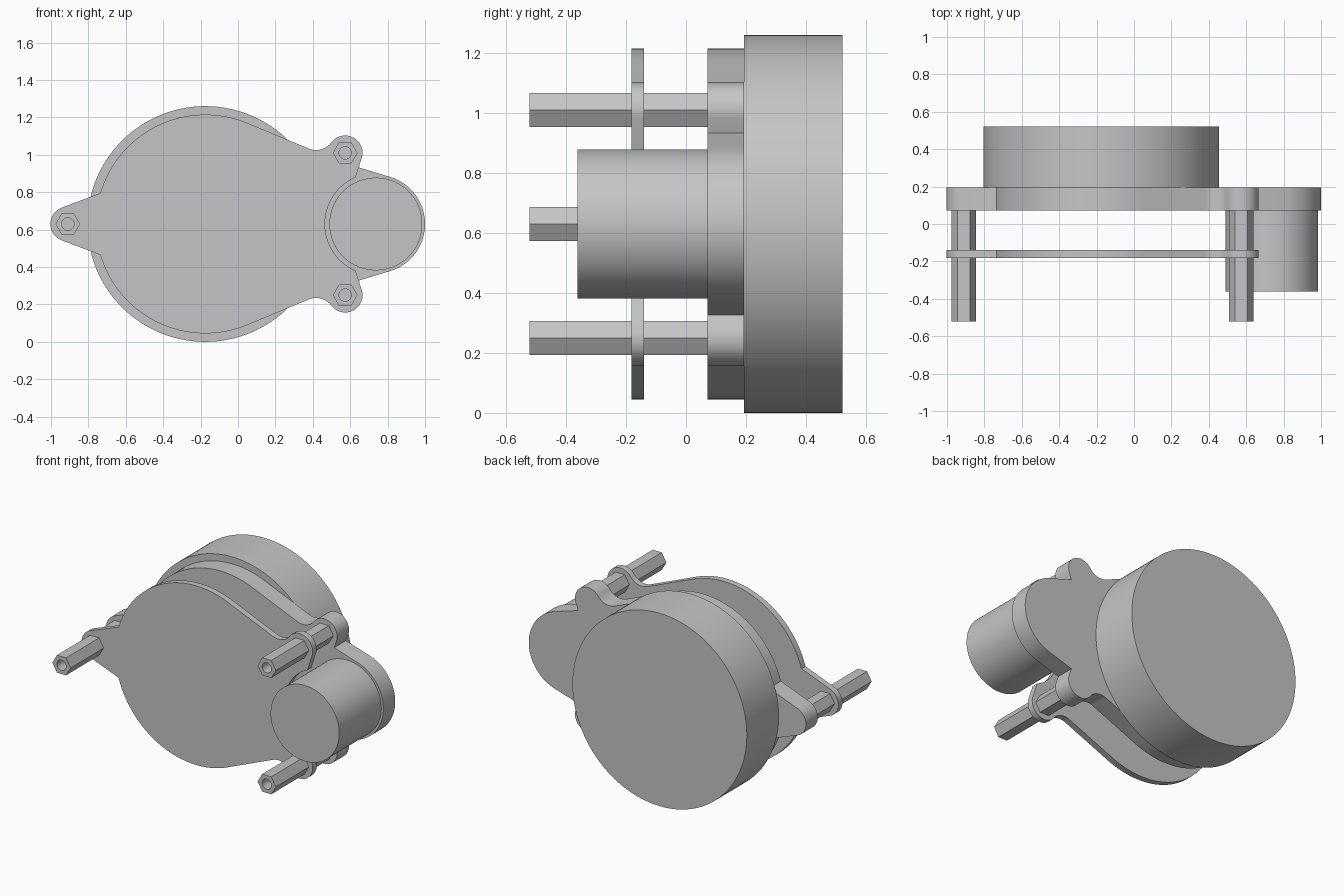
import bpy, bmesh, math

cube = bpy.data.objects.get("Cube")
if cube:
    bpy.data.objects.remove(cube, do_unlink=True)

# Single grey material
GREY = (0.56, 0.56, 0.56, 1.0)
grey = bpy.data.materials.new("plain grey")
grey.use_nodes = True
grey.diffuse_color = GREY
grey.node_tree.nodes["Principled BSDF"].inputs["Base Color"].default_value = GREY

ZC = 0.63                       # height of the horizontal symmetry plane
MAIN = (-0.175, 0.0)            # centres as (x, height above the plane)
MOTOR = (0.737, 0.0)
LEFT_BOSS = (-0.91, 0.0)
SIDE_BOSS = (0.573, 0.38)
BOSS_R = 0.093


def finish(name, bm):
    """Turn a bmesh into a smooth-shaded object with sharp edges kept."""
    bmesh.ops.recalc_face_normals(bm, faces=bm.faces[:])
    mesh = bpy.data.meshes.new(name)
    bm.to_mesh(mesh)
    bm.free()
    mesh.materials.append(grey)
    obj = bpy.data.objects.new(name, mesh)
    bpy.context.collection.objects.link(obj)
    bpy.ops.object.select_all(action='DESELECT')
    obj.select_set(True)
    bpy.context.view_layer.objects.active = obj
    bpy.ops.object.shade_smooth_by_angle(angle=math.radians(30))
    return obj


def arc(centre, radius, start, end, steps):
    """Points along an arc, angles in degrees."""
    pts = []
    for i in range(steps + 1):
        a = math.radians(start + (end - start) * i / steps)
        pts.append((centre[0] + radius * math.cos(a), centre[1] + radius * math.sin(a)))
    return pts


def extrude_outline(name, pts, y0, y1):
    """Solid with the given x/z outline between two depths."""
    bm = bmesh.new()
    face = bm.faces.new([bm.verts.new((x, y0, ZC + z)) for x, z in pts])
    new = bmesh.ops.extrude_face_region(bm, geom=[face])["geom"]
    verts = [v for v in new if isinstance(v, bmesh.types.BMVert)]
    bmesh.ops.translate(bm, verts=verts, vec=(0, y1 - y0, 0))
    return finish(name, bm)


def disc(name, centre, radius, y0, y1, sides=96):
    return extrude_outline(name, arc(centre, radius, 0, 360, sides)[:-1], y0, y1)


def mirrored(half):
    """Close an upper half outline whose two ends lie on the symmetry plane."""
    return half + [(x, -z) for x, z in reversed(half[1:-1])]


def standoff(name, centre, y0, y1, flat=0.057, hole=0.033, n=24):
    """Hexagonal pillar with a round bore."""
    bm = bmesh.new()

    def ring(y, radius_at):
        verts = []
        for i in range(n):
            deg = 360 * i / n
            r, a = radius_at(deg), math.radians(deg)
            verts.append(bm.verts.new((centre[0] + r * math.cos(a), y,
                                       ZC + centre[1] + r * math.sin(a))))
        return verts

    def hexagon(deg):
        return flat / math.cos(math.radians(deg % 60 - 30))

    def bore(deg):
        return hole

    rings = [ring(y0, hexagon), ring(y1, hexagon), ring(y1, bore), ring(y0, bore)]
    for k in range(4):
        a, b = rings[k], rings[(k + 1) % 4]
        for i in range(n):
            j = (i + 1) % n
            bm.faces.new((a[i], a[j], b[j], b[i]))
    return finish(name, bm)


# Upper half outline shared by the housing and the thin plate
shared = (arc(LEFT_BOSS, BOSS_R, 180, 110.5, 10)          # left ear
          + arc(MAIN, 0.585, 163.6, 67.4, 40)             # round body
          + arc((0.418, 0.495), 0.10, 247.4, 323.3, 10)   # fillet into ear
          + arc(SIDE_BOSS, BOSS_R, 143.3, -17, 24)[1:])   # right ear

# Housing: wraps round the motor
housing = shared + [(0.644, 0.303)] + arc(MOTOR, 0.263, 73, 0, 24)
extrude_outline("gear_housing", mirrored(housing), 0.072, 0.194)

# Thin plate: scooped out to clear the motor
plate = shared + arc(MOTOR, 0.272, 113.7, 180, 20)
extrude_outline("mounting_plate", mirrored(plate), -0.181, -0.14)

# Drum at the back and motor can at the front
disc("rear_drum", MAIN, 0.63, 0.194, 0.522, 128)
disc("motor_can", MOTOR, 0.248, -0.362, 0.072)

# Hexagonal standoffs through the ears
for name, centre in (("left_ear_standoff", LEFT_BOSS),
                     ("upper_standoff", SIDE_BOSS),
                     ("lower_standoff", (SIDE_BOSS[0], -SIDE_BOSS[1]))):
    standoff(name, centre, -0.522, 0.072)
